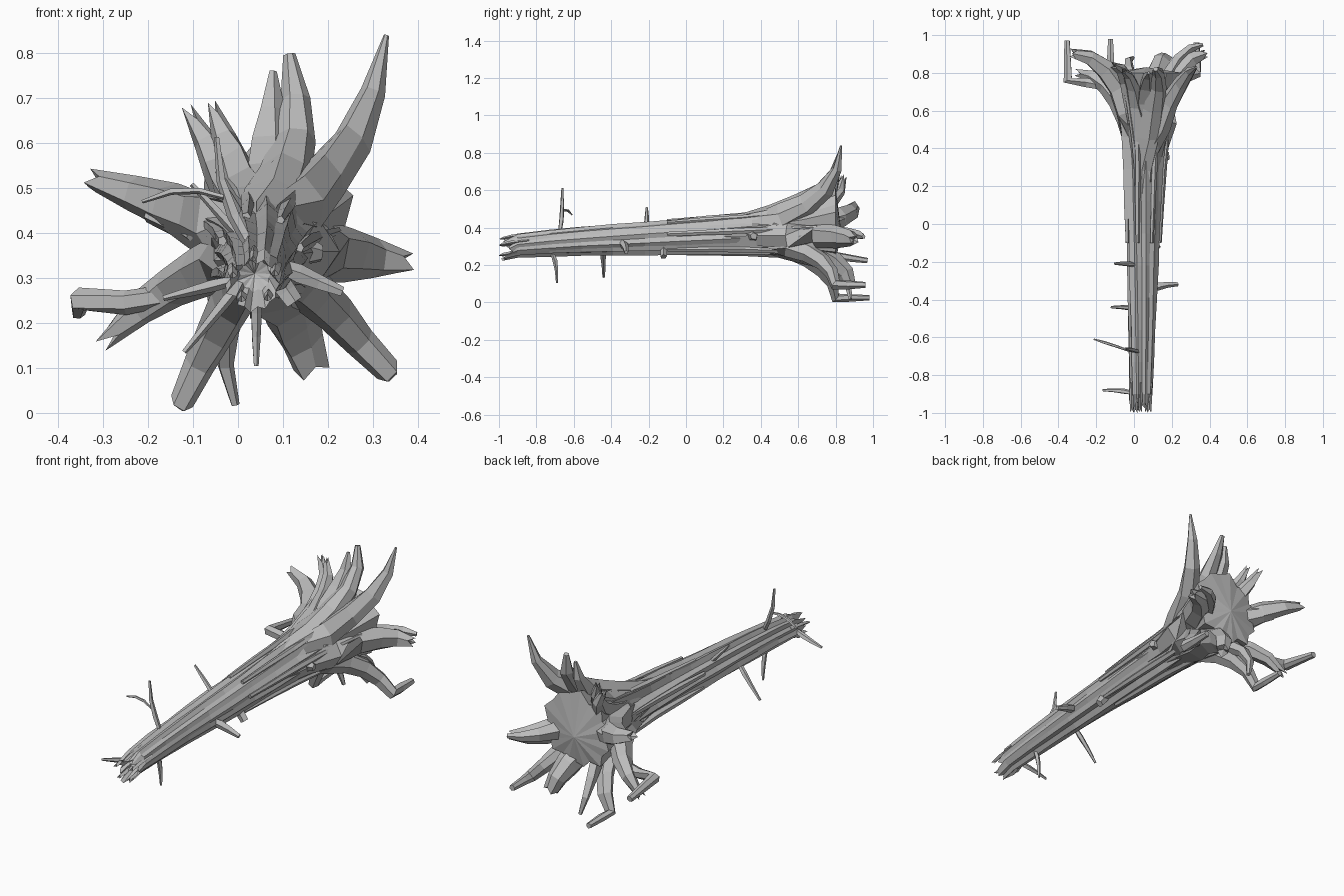
import bpy, bmesh, math, random
from mathutils import Vector

random.seed(7)
cube = bpy.data.objects.get("Cube")
if cube:
    bpy.data.objects.remove(cube)

wood = bpy.data.materials.new("weathered grey wood")
wood.use_nodes = True
grey = (.5, .5, .5, 1)
wood.diffuse_color = grey
wood.node_tree.nodes["Principled BSDF"].inputs["Base Color"].default_value = grey
DEPTH_AXIS = Vector((0, 1, 0))


def axis(y):
    """Centre of the trunk: it rises and drifts sideways towards the roots."""
    along = max(y + 1, 0)
    return Vector((.035 + .016 * along, y, .285 + .07 * math.sqrt(along)))


def radius(y):
    """Trunk radius: an even taper that flares near the root plate."""
    return .057 + .036 * (y + 1) + .28 * max(0, y - .3) ** 2


def around(y, degrees, distance, sideways=0.0):
    """Point beside the trunk axis, at an angle from its left side."""
    a = math.radians(degrees)
    outward = Vector((math.cos(a), 0, math.sin(a)))
    across = Vector((-math.sin(a), 0, math.cos(a)))
    return axis(y) + outward * distance + across * sideways


def loft(name, rings, start_cap, end_cap):
    """Skin closed rings of points and fan each end to a cap point."""
    bm = bmesh.new()
    rows = [[bm.verts.new(p) for p in ring] for ring in rings]
    n = len(rows[0])
    for low, high in zip(rows, rows[1:]):
        for i in range(n):
            j = (i + 1) % n
            bm.faces.new((low[i], low[j], high[j], high[i]))
    for row, cap in ((rows[0], start_cap), (rows[-1], end_cap)):
        tip = bm.verts.new(cap)
        for i in range(n):
            bm.faces.new((row[i], row[(i + 1) % n], tip))
    bmesh.ops.recalc_face_normals(bm, faces=bm.faces)
    mesh = bpy.data.meshes.new(name)
    bm.to_mesh(mesh)
    bm.free()
    mesh.materials.append(wood)
    bpy.context.collection.objects.link(bpy.data.objects.new(name, mesh))


def limb(name, points, base, tip, sides=6, splinter=0.0, taper=2):
    """Faceted tube that swells out of the trunk and ends in torn points."""
    last = len(points) - 1
    side = Vector((1, 0, 0))
    knobs = [random.uniform(.85, 1.2) for _ in range(sides)]
    rings = []
    for k, point in enumerate(points):
        before, after = points[max(k - 1, 0)], points[min(k + 1, last)]
        tangent = (after - before).normalized()
        turned = tangent.cross(DEPTH_AXIS)
        if turned.length < .3:
            turned = side - tangent * side.dot(tangent)
        turned.normalize()
        if k and turned.dot(side) < 0:
            turned = -turned
        side = turned
        deep = tangent.cross(side)
        size = (base + (tip - base) * (k / last) ** taper) * min(1, .5 + .25 * k)
        ring = []
        for i, knob in enumerate(knobs):
            a = math.tau * i / sides
            r = size * knob * random.uniform(.9, 1.1)
            p = point + (side * math.cos(a) + deep * math.sin(a)) * r
            if k == last:
                p += tangent * splinter * (-1 if i % 2 else 1)
            ring.append(p)
        rings.append(ring)
    loft(name, rings, points[0], points[-1] - tangent * splinter)


def branch(name, start, end, angle, reach, bend=0.0, base=.065, tip=.01,
           hook=0.0, sides=6, splinter=0.0, steps=6):
    """Limb that leaves the trunk lengthwise and sweeps outward like a quarter arc."""
    points = []
    for k in range(steps + 1):
        sweep = math.pi / 2 * k / steps
        out = 1 - math.cos(sweep)
        y = start + (end - start) * math.sin(sweep)
        points.append(around(y, angle, .05 + (reach - .05) * out,
                             bend * math.sin(math.pi * out)))
    if hook:
        # The end of the root turns back along the trunk direction
        points += [points[-1] + DEPTH_AXIS * hook * f for f in (.4, 1)]
    limb(name, points, base, tip, sides, splinter, 1 if hook else 2)


# Trunk: ridged, slightly twisted bark, flaring most on its upper side
SIDES = 22
ridges = [(1.07 if i % 2 else .9) * random.uniform(.92, 1.06) for i in range(SIDES)]


def trunk_ring(y, scale=1.0, ragged=0.0):
    ring = []
    for i, ridge in enumerate(ridges):
        angle = 360 * i / SIDES + 15 * y
        upper = 1 + .25 * max(0, y) * math.sin(math.radians(angle))
        r = radius(y) * ridge * upper * scale * random.uniform(.96, 1.04)
        ring.append(around(y, angle, r) + DEPTH_AXIS * ragged * random.random())
    return ring


# The front end is broken: a recessed core inside a ragged rim
rings = [trunk_ring(-.9, scale=.6), trunk_ring(-1, ragged=.08)]
rings += [trunk_ring(-.9 + .17 * k) for k in range(11)]
loft("trunk", rings, axis(-.88), axis(.83))

# Splinters standing out around the broken end
for k in range(5):
    angle = 72 * k + 20
    path = [around(y, angle, radius(y) * .85) for y in (-.84, -.93, -.99)]
    limb("end_splinter", path, .016, .008, sides=4, splinter=.01)

# Upper roots
branch("upper_left_root", .2, .83, 60, .53, bend=-.05, base=.075, tip=.006)
branch("top_root", .1, .82, 83, .42, bend=-.04, base=.075, tip=.014)
branch("top_root_spur", .3, .8, 88, .38, tip=.008, sides=5)
branch("upper_right_root", .2, .81, 112, .32, tip=.012, splinter=.015)
branch("upper_right_spur", .3, .84, 121, .33, tip=.014, splinter=.02)

# Side roots
branch("right_root", .3, .9, 161, .41, base=.08, tip=.025, splinter=.015)
branch("right_web", .4, .84, 165, .27, base=.08, tip=.03)
branch("left_root", .2, .9, -9, .31, base=.075, tip=.022, splinter=.015)
branch("left_root_spur", .4, .95, -6, .3, base=.05, sides=5)

# Lower roots, several with hooked ends
branch("lower_right_root", .3, .8, 211, .41, bend=-.02, tip=.02, splinter=.025)
arm = [around(.73, 209, .24), around(.75, 203, .34),
       around(.76, 197, .43), around(.97, 201, .45)]
limb("lower_right_arm", arm, .045, .014, taper=1)
branch("bottom_right_root", .3, .8, -118, .4, tip=.013, hook=.18)
branch("bottom_strand", .4, .88, -101, .37, bend=-.05, base=.045, sides=5)
branch("bottom_root", .3, .88, -72, .3, base=.08, tip=.035, splinter=.01)
branch("bottom_left_root", .3, .8, -47, .39, tip=.015, hook=.16)

# Bark ridges running from the trunk into the flare
for angle in range(10, 360, 50):
    path = [around(k / 5 - .1, angle, radius(k / 5 - .1)) for k in range(5)]
    limb("bark_ridge", path, .02, .008, sides=5)


def twig(name, start, end, angle, reach, bend=0.0, base=.016, tip=.006):
    branch(name, start, end, angle, reach, bend, base, tip, sides=5, steps=4)


# Dead twigs along the trunk
twig("tall_twig", -.68, -.66, 107, .3, bend=.02)
fork = [around(-.67 + .02 * k, 115 + 12 * k, .17 + .04 * k) for k in range(4)]
limb("tall_twig_fork", fork, .01, .004, sides=5)
twig("front_side_twig", -.9, -.88, 195, .21)
twig("front_under_twig", -.73, -.69, -90, .22)
twig("middle_under_twig", -.45, -.44, 231, .26)
twig("upper_twig", -.22, -.21, 133, .22)
twig("left_twig", -.36, -.32, -22, .2, base=.022, tip=.01)
twig("under_stub", -.12, -.12, -55, .13, base=.024, tip=.02)
twig("bark_knot", .3, .36, -5, .13, base=.05, tip=.02)
